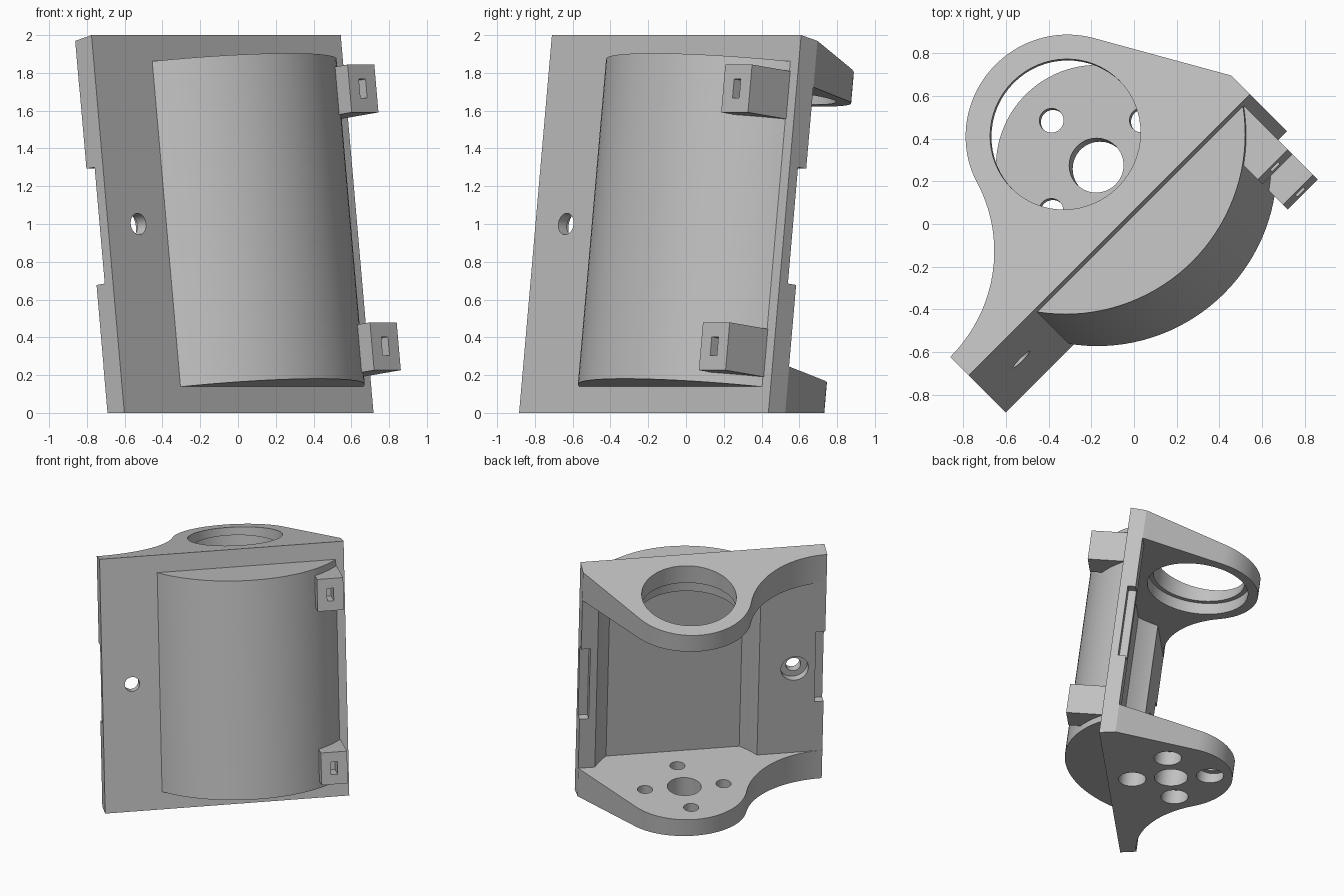
import bpy, bmesh, math
from mathutils import Matrix, Vector

if "Cube" in bpy.data.objects:
    bpy.data.objects.remove(bpy.data.objects["Cube"])

TILT = math.radians(7)
HALF_W, HALF_H, THICK = 0.933, 1.0075, 0.125   # back plate
INNER = 0.745                                  # inner faces of the two ears
EAR = Vector((0.187, 0.49))                    # shared axis of ears, holes and housing
EAR_R, HOUSING_R, HOLLOW_R = 0.473, 0.84, 0.72

grey = bpy.data.materials.new("light grey")
grey.diffuse_color = (0.53, 0.53, 0.53, 1)
grey.use_nodes = True
grey.node_tree.nodes["Principled BSDF"].inputs["Base Color"].default_value = (0.53, 0.53, 0.53, 1)


def arc(centre, radius, start, end, steps):
    angles = [start + (end - start) * i / steps for i in range(steps + 1)]
    return [(centre[0] + radius * math.cos(a), centre[1] + radius * math.sin(a)) for a in angles]


def circle(centre, radius):
    return arc(centre, radius, 0, math.tau, 64)[:-1]


def rect(x0, x1, y0, y1):
    return [(x0, y0), (x1, y0), (x1, y1), (x0, y1)]


def prism(name, points, low, high, draft=0, along_y=False):
    """Extrude a profile along z (or y); draft makes the ends converge with y."""
    bm = bmesh.new()
    ends = []
    for level, sign in ((low, 1), (high, -1)):
        ends.append([bm.verts.new((x, level, y) if along_y else (x, y, level + sign * draft * y))
                     for x, y in points])
    bottom, top = ends
    bm.faces.new(bottom)
    bm.faces.new(top)
    for i in range(len(points)):
        j = (i + 1) % len(points)
        bm.faces.new((bottom[i], bottom[j], top[j], top[i]))
    bmesh.ops.recalc_face_normals(bm, faces=bm.faces)
    mesh = bpy.data.meshes.new(name)
    bm.to_mesh(mesh)
    bm.free()
    obj = bpy.data.objects.new(name, mesh)
    bpy.context.collection.objects.link(obj)
    return obj


def combine(target, tool, operation):
    mod = target.modifiers.new("combine", "BOOLEAN")
    mod.operation, mod.solver, mod.object = operation, "EXACT", tool
    bpy.context.view_layer.objects.active = target
    bpy.ops.object.modifier_apply(modifier=mod.name)
    bpy.data.objects.remove(tool)


def add(*args, **kw):
    combine(bracket, prism("added_part", *args, **kw), "UNION")


def cut(*args, **kw):
    combine(bracket, prism("cutter", *args, **kw), "DIFFERENCE")


# Ear outline: straight tangent on one side, concave fillet on the other
dx, dy = HALF_W + EAR.x, EAR.y - THICK
fillet_r = (dx * dx + dy * dy - EAR_R ** 2) / (2 * (EAR_R + dy))
fillet_c = (-HALF_W, THICK + fillet_r)
fillet_end = math.atan2(EAR.y - fillet_c[1], dx)
corner = Vector((HALF_W, THICK)) - EAR
tangent = math.atan2(corner.y, corner.x) + math.acos(EAR_R / corner.length)
outline = [(HALF_W, 0), (HALF_W, THICK)]
outline += arc(EAR, EAR_R, tangent, math.pi + fillet_end, 36)
outline += arc(fillet_c, fillet_r, fillet_end, -math.pi / 2, 20)[1:]
outline += [(-HALF_W, 0)]

# Plate with two drafted ears, left by clearing the middle
bracket = prism("bracket", outline, -HALF_H, HALF_H, draft=math.tan(TILT))
cut(rect(-2, 2, THICK - 0.001, 2), -INNER, INNER)

# Curved housing on the front, concentric with the ears
half = math.acos(EAR.y / HOUSING_R)
housing = arc(EAR, HOUSING_R, -math.pi / 2 - half, -math.pi / 2 + half, 36)
housing += [(housing[-1][0], 0.06), (housing[0][0], 0.06)]
add(housing, -0.868, 0.868)

# Two latch blocks with slots
for side in (1, -1):
    low, high = sorted((side * 0.56, side * 0.815))
    add(rect(0.675, 0.875, -0.288, 0.05), low, high)
    mid = (low + high) / 2
    cut(rect(0.75, 0.80, -0.4, -0.17), mid - 0.05, mid + 0.05)

# Shallow recess in the back: flat floor with curved side walls
recess = arc(EAR, HOLLOW_R, -math.pi / 4, -0.4, 10)
recess += arc(EAR, HOLLOW_R, math.pi + 0.4, math.pi * 1.25, 10)
cut(recess, -INNER, INNER)

# Large stepped hole in the upper ear
cut(circle(EAR, 0.357), 0.5, 1.2)
cut(circle(EAR, 0.393), 0.5, 0.84)

# Centre hole and four counterbored screw holes in the lower ear
cut(circle(EAR, 0.128), -1.2, -0.5)
for k in range(4):
    spot = EAR + 0.3 * Vector((math.cos(k * math.pi / 2), math.sin(k * math.pi / 2)))
    cut(circle(spot, 0.057), -1.2, -0.5)
    cut(circle(spot, 0.105), -1.2, -0.83)

# Counterbored hole through the plate
cut(circle((-0.705, 0), 0.057), -0.2, 0.3, along_y=True)
cut(circle((-0.705, 0), 0.105), 0.065, 0.3, along_y=True)

# Notches in the back corners of the plate ends
for side in (1, -1):
    x0, x1 = sorted((side * (HALF_W - 0.07), side * (HALF_W + 0.1)))
    cut(rect(x0, x1, 0.062, 0.25), -0.31, 0.31)

# Finish and lean the bracket into place
bracket.data.materials.clear()
bracket.data.materials.append(grey)
bracket.data.transform(Matrix.Translation((-0.029, -0.137, 1))
                       @ Matrix.Rotation(math.pi / 4, 4, "Z")
                       @ Matrix.Rotation(-TILT, 4, "X"))
bpy.ops.object.select_all(action="DESELECT")
bracket.select_set(True)
bpy.context.view_layer.objects.active = bracket
bpy.ops.object.shade_smooth_by_angle(angle=math.radians(15))
